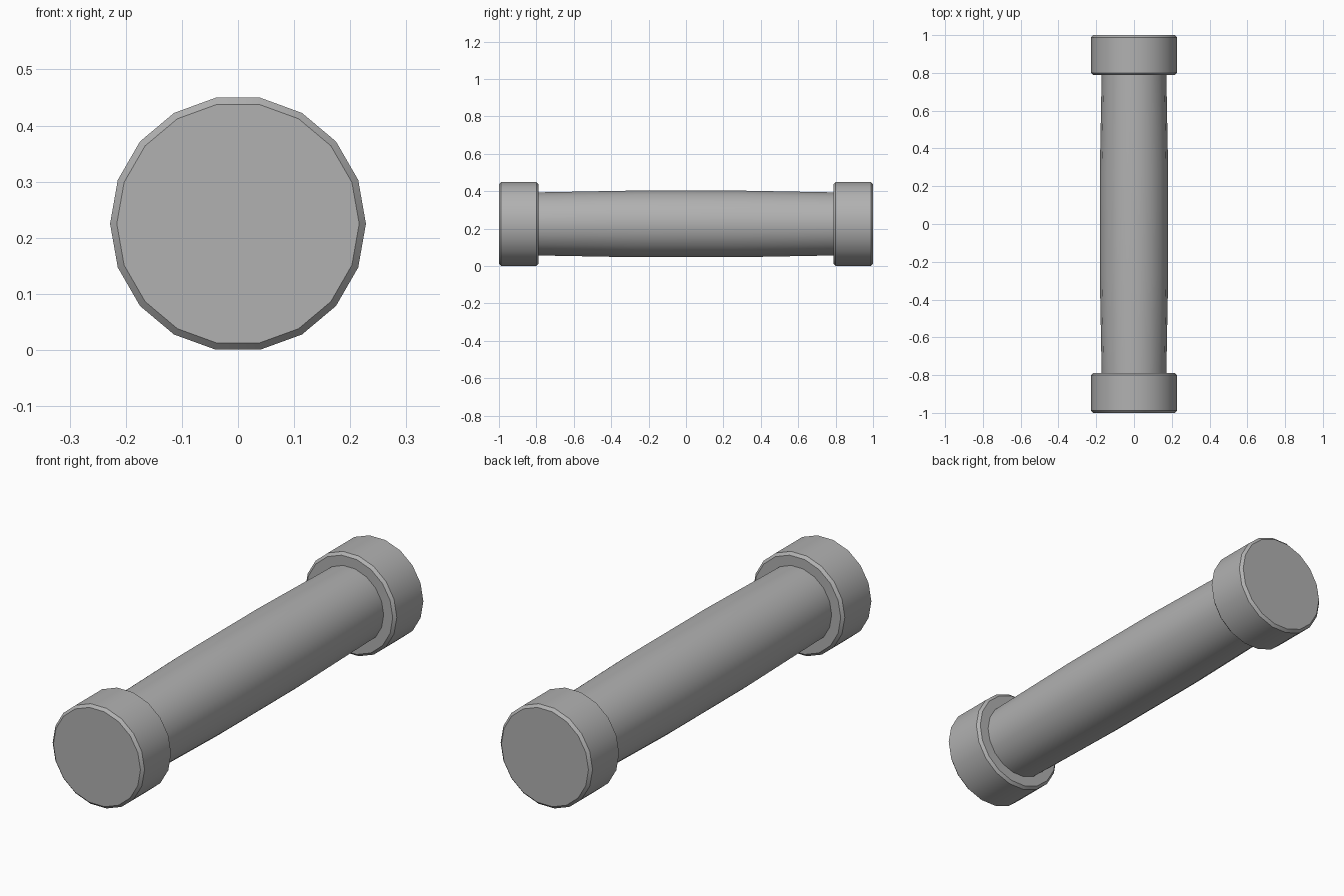
import bpy, bmesh
from math import cos, sin, pi, radians

if "Cube" in bpy.data.objects:
    bpy.data.objects.remove(bpy.data.objects["Cube"])

SIDES = 18
AXIS_Z = 0.225

# Dark grey finish
grey = bpy.data.materials.new("dark_grey")
grey.diffuse_color = (0.44, 0.44, 0.44, 1)
grey.use_nodes = True
grey.node_tree.nodes["Principled BSDF"].inputs["Base Color"].default_value = grey.diffuse_color


def lathe(name, profile):
    """Closed solid of revolution about the y axis from (y, radius) points."""
    bm = bmesh.new()
    rings = [[bm.verts.new((r * cos(2 * pi * i / SIDES), y, AXIS_Z + r * sin(2 * pi * i / SIDES)))
              for i in range(SIDES)] for y, r in profile]
    for a, b in zip(rings, rings[1:]):
        for i in range(SIDES):
            j = (i + 1) % SIDES
            bm.faces.new((a[i], a[j], b[j], b[i]))
    bm.faces.new(rings[0])
    bm.faces.new(rings[-1])
    bmesh.ops.recalc_face_normals(bm, faces=bm.faces)
    mesh = bpy.data.meshes.new(name)
    bm.to_mesh(mesh)
    bm.free()
    mesh.materials.append(grey)
    obj = bpy.data.objects.new(name, mesh)
    bpy.context.collection.objects.link(obj)
    bpy.ops.object.select_all(action='DESELECT')
    obj.select_set(True)
    bpy.context.view_layer.objects.active = obj
    bpy.ops.object.shade_smooth_by_angle(angle=radians(30))
    return obj


# Slightly swollen shaft
lathe("shaft", [(-0.80, 0.171), (-0.27, 0.181), (0.27, 0.181), (0.80, 0.171)])

# Chamfered end caps
R, C = 0.228, 0.012
for name, s in (("front_cap", -1), ("back_cap", 1)):
    lathe(name, [(s * 0.788, R - C), (s * (0.788 + C), R), (s * (1 - C), R), (s * 1.0, R - C)])
